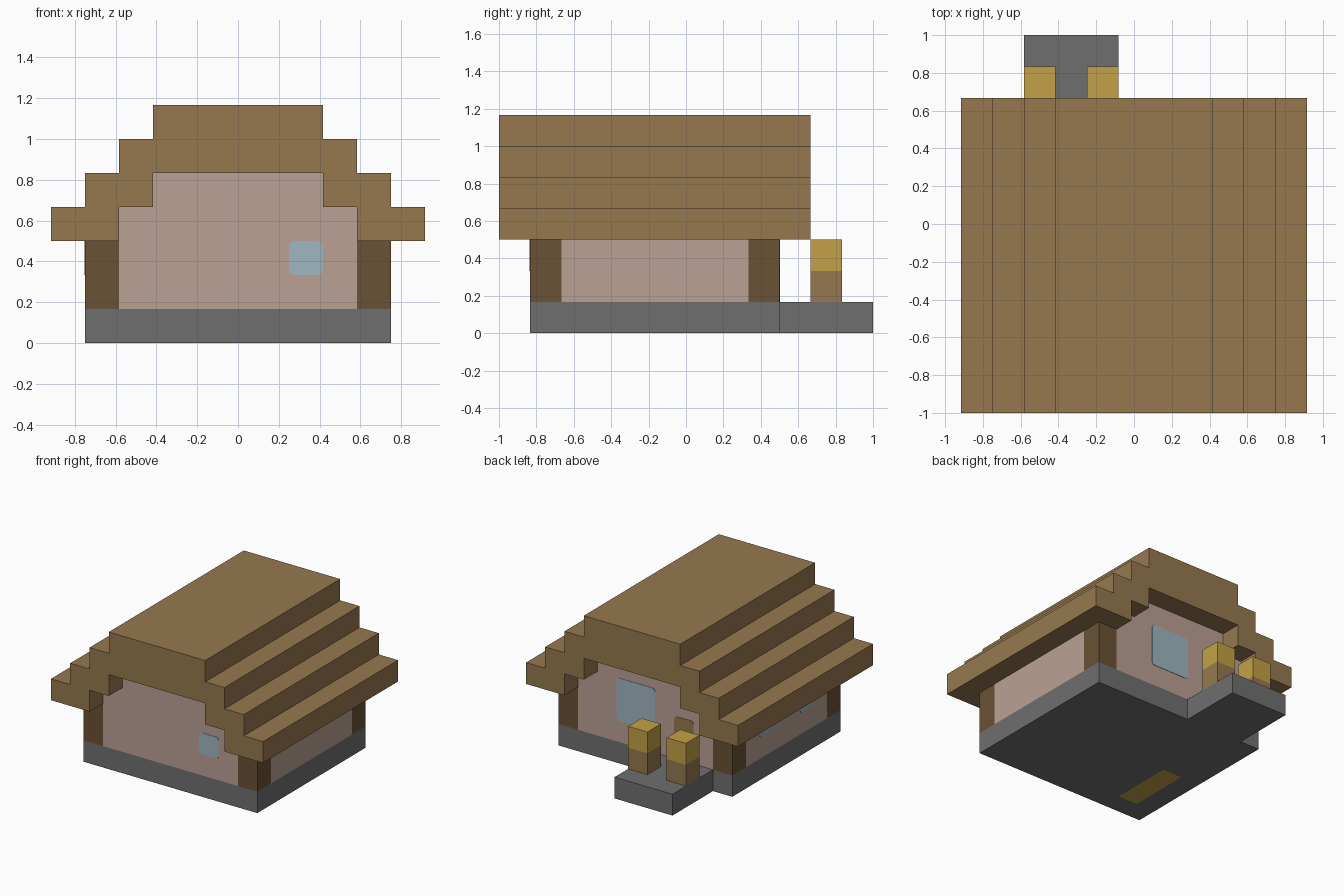
import bpy, bmesh, math
from mathutils import Vector

U = 1 / 6  # one building block

cube = bpy.data.objects.get("Cube")
if cube:
    bpy.data.objects.remove(cube, do_unlink=True)


def material(name, rgb):
    lin = [((c / 255 + 0.055) / 1.055) ** 2.4 for c in rgb]
    m = bpy.data.materials.new(name)
    m.use_nodes = True
    m.diffuse_color = (*lin, 1)
    m.node_tree.nodes["Principled BSDF"].inputs["Base Color"].default_value = (*lin, 1)
    return m


STONE = material("grey stone", (111, 111, 111))
PLANK = material("plank brown", (150, 121, 79))
LOG = material("dark timber", (106, 82, 53))
PLASTER = material("pale pink plaster", (187, 161, 149))
GLASS = material("pale blue glass", (158, 183, 192))
STRAW = material("straw gold", (195, 161, 71))


def finish(name, bm, *mats):
    bmesh.ops.recalc_face_normals(bm, faces=bm.faces)
    mesh = bpy.data.meshes.new(name)
    bm.to_mesh(mesh)
    bm.free()
    for m in mats:
        mesh.materials.append(m)
    ob = bpy.data.objects.new(name, mesh)
    bpy.context.collection.objects.link(ob)
    return ob


def box_mesh(x, y, z):
    """Box from (low, high) ranges in blocks."""
    bm = bmesh.new()
    bmesh.ops.create_cube(bm, size=1)
    for v in bm.verts:
        v.co = Vector([(r[0] + r[1]) / 2 + c * (r[1] - r[0])
                       for r, c in zip((x, y, z), v.co)]) * U
    return bm


def box(name, x, y, z, mat):
    return finish(name, box_mesh(x, y, z), mat)


def prism(name, half_profile, y, mat):
    """Mirror a half outline in x and extrude it along y."""
    outline = half_profile + [(-px, pz) for px, pz in reversed(half_profile)]
    bm = bmesh.new()
    face = bm.faces.new([bm.verts.new(Vector((px, y[0], pz)) * U) for px, pz in outline])
    new = bmesh.ops.extrude_face_region(bm, geom=[face])["geom"]
    moved = [g for g in new if isinstance(g, bmesh.types.BMVert)]
    bmesh.ops.translate(bm, vec=(0, (y[1] - y[0]) * U, 0), verts=moved)
    return finish(name, bm, mat)


def panel(name, place, w, h, out, mat, r=0.15, steps=3):
    """Thin rounded plate; place(a, b) puts wall coordinates into space."""
    bm = bmesh.new()
    verts = []
    for i, (a, b) in enumerate([(w[1] - r, h[1] - r), (w[0] + r, h[1] - r),
                                (w[0] + r, h[0] + r), (w[1] - r, h[0] + r)]):
        for k in range(steps + 1):
            t = math.pi / 2 * (i + k / steps)
            verts.append(bm.verts.new(place(a + r * math.cos(t), b + r * math.sin(t)) * U))
    face = bm.faces.new(verts)
    new = bmesh.ops.extrude_face_region(bm, geom=[face])["geom"]
    moved = [g for g in new if isinstance(g, bmesh.types.BMVert)]
    bmesh.ops.translate(bm, vec=Vector(out) * 0.003, verts=moved)
    return finish(name, bm, mat)


# Foundation, with a straw strip let into its underside
bm = box_mesh((-4.5, 4.5), (-5, 3), (0, 1))
for axis, cuts in ((0, (-3.5, -2.5)), (1, (-4, -1))):
    for c in cuts:
        normal = Vector((axis == 0, axis == 1, 0))
        bmesh.ops.bisect_plane(bm, geom=bm.verts[:] + bm.edges[:] + bm.faces[:],
                               plane_co=normal * c * U, plane_no=normal)
bm.normal_update()
for f in bm.faces:
    c = f.calc_center_median() / U
    if f.normal.z < -0.5 and -3.5 < c.x < -2.5 and -4 < c.y < -1:
        f.material_index = 1
finish("foundation", bm, STONE, STRAW)

# Porch slab and its two posts
box("porch_slab", (-3.5, -0.5), (3, 6), (0, 1), STONE)
for side, x in (("right", -3.5), ("left", -1.5)):
    box(f"porch_post_{side}", (x, x + 1), (4, 5), (1, 2), PLANK)
    box(f"porch_post_cap_{side}", (x, x + 1), (4, 5), (2, 3), STRAW)

# Gabled body, side walls and corner timbers
prism("gable_body", [(3.5, 1), (3.5, 4), (2.5, 4), (2.5, 5)], (-5, 3), PLASTER)
for side, s in (("left", 1), ("right", -1)):
    x = sorted((3.5 * s, 4.5 * s))
    box(f"side_wall_{side}", x, (-4, 2), (1, 3), PLASTER)
    for end, y in (("front", -5), ("back", 2)):
        box(f"corner_timber_{end}_{side}", x, (y, y + 1), (1, 3), LOG)

# Stepped roof shell
prism("stepped_roof",
      [(2.5, 5), (2.5, 4), (3.5, 4), (3.5, 3), (5.5, 3), (5.5, 4),
       (4.5, 4), (4.5, 5), (3.5, 5), (3.5, 6), (2.5, 6), (2.5, 7)], (-6, 4), PLANK)


# Windows and door
def front(a, b):
    return Vector((a, -5, b))


def back(a, b):
    return Vector((a, 3, b))


def right(a, b):
    return Vector((-4.5, a, b))


panel("front_window", front, (1.5, 2.5), (2, 3), (0, -1, 0), GLASS)
panel("back_window", back, (-0.5, 1.5), (2, 4), (0, 1, 0), GLASS)
panel("door", back, (-2.5, -1.5), (1, 3), (0, 1, 0), PLANK)
for end, y in (("front", -3), ("back", 0)):
    panel(f"side_window_{end}", right, (y, y + 1), (2, 3), (-1, 0, 0), GLASS)
